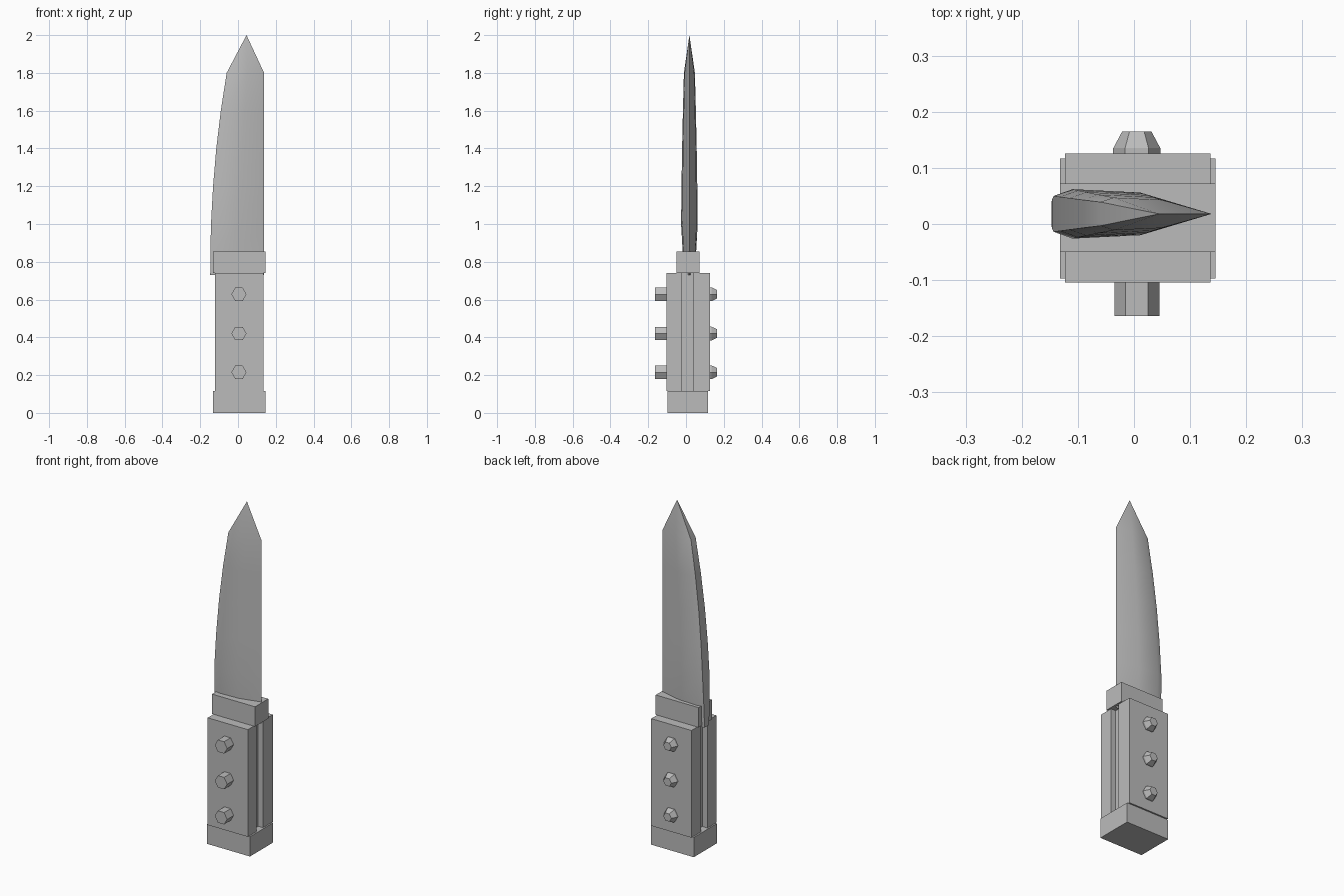
import bpy, bmesh, math

if "Cube" in bpy.data.objects:
    bpy.data.objects.remove(bpy.data.objects["Cube"])

steel = bpy.data.materials.new("plain_grey")
steel.diffuse_color = (0.5, 0.5, 0.5, 1)
steel.use_nodes = True
steel.node_tree.nodes["Principled BSDF"].inputs["Base Color"].default_value = steel.diffuse_color


def make_object(name, bm):
    bmesh.ops.recalc_face_normals(bm, faces=bm.faces)
    mesh = bpy.data.meshes.new(name)
    bm.to_mesh(mesh)
    bm.free()
    mesh.materials.append(steel)
    obj = bpy.data.objects.new(name, mesh)
    bpy.context.collection.objects.link(obj)
    return obj


def box(name, x, y, z):
    bm = bmesh.new()
    bmesh.ops.create_cube(bm, size=1)
    for v in bm.verts:
        v.co = [(lo + hi) / 2 + c * (hi - lo) for c, (lo, hi) in zip(v.co, (x, y, z))]
    return make_object(name, bm)


def loft(name, rings):
    """Skin closed rings of equal length and cap both ends."""
    bm = bmesh.new()
    loops = [[bm.verts.new(p) for p in ring] for ring in rings]
    n = len(loops[0])
    for a, b in zip(loops, loops[1:]):
        for i in range(n):
            j = (i + 1) % n
            bm.faces.new((a[i], a[j], b[j], b[i]))
    bm.faces.new(loops[0])
    bm.faces.new(loops[-1])
    return make_object(name, bm)


# Handle: end cap, two scales, recessed tang and guard
box("end_cap", (-0.132, 0.145), (-0.097, 0.117), (0, 0.115))
box("front_scale", (-0.123, 0.136), (-0.104, -0.022), (0.115, 0.74))
box("back_scale", (-0.123, 0.136), (0.036, 0.126), (0.115, 0.74))
box("tang", (-0.09, 0.105), (-0.022, 0.036), (0.11, 0.74))
box("guard", (-0.132, 0.145), (-0.05, 0.072), (0.74, 0.855))


# Hexagonal rivets: straight in front, tapered at the back
def hexagon(y, z, r):
    return [(0.005 + r * math.cos(k * math.pi / 3), y, z + r * math.sin(k * math.pi / 3))
            for k in range(6)]


for i, z in enumerate((0.215, 0.42, 0.628)):
    loft(f"front_rivet_{i + 1}", [hexagon(y, z, 0.04) for y in (-0.164, -0.1)])
    loft(f"back_rivet_{i + 1}", [hexagon(0.12, z, 0.042), hexagon(0.135, z, 0.042),
                                 hexagon(0.165, z, 0.026)])

# Blade: wedge section with a flat spine at -x and a sharp edge at +x
EDGE, MID = 0.138, 0.018
stations = [  # height, spine x, thickness factor
    (0.73, -0.147, 0.65), (0.86, -0.146, 0.82), (1.0, -0.143, 1.0), (1.2, -0.132, 0.95),
    (1.4, -0.115, 0.88), (1.6, -0.091, 0.78), (1.8, -0.06, 0.66)]
section = [(0.0, 0.032), (0.12, 0.044), (0.55, 0.038)]  # fraction of width, half thickness


def blade_ring(z, spine, t):
    near = [(spine + f * (EDGE - spine), MID - h * t, z) for f, h in section]
    far = [(x, 2 * MID - y, z) for x, y, z in reversed(near)]
    return near + [(EDGE, MID, z)] + far


rings = [blade_ring(*s) for s in stations]
blade = loft("blade", rings)

# Replace the flat top by a pointed tip
bm = bmesh.new()
bm.from_mesh(blade.data)
top = next(f for f in bm.faces if all(v.co.z > 1.79 for v in f.verts))
tip = bmesh.ops.poke(bm, faces=[top])["verts"][0]
tip.co = (0.045, MID, 2.0)
bmesh.ops.recalc_face_normals(bm, faces=bm.faces)
bm.to_mesh(blade.data)
bm.free()

# Smooth blade sides with crisp spine and edge
bpy.ops.object.select_all(action="DESELECT")
blade.select_set(True)
bpy.context.view_layer.objects.active = blade
bpy.ops.object.shade_smooth_by_angle(angle=math.radians(30))
